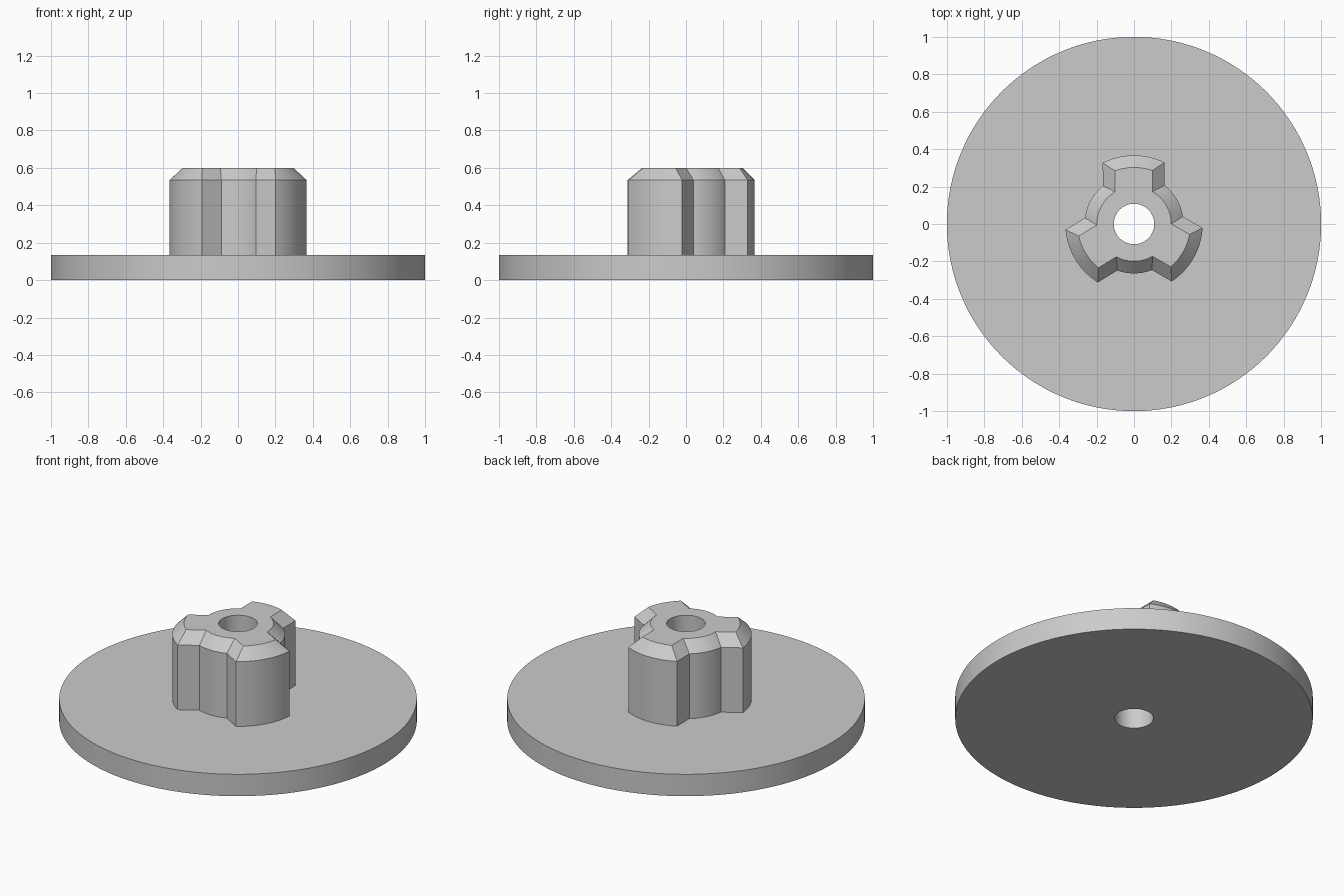
import bpy, bmesh
from math import sin, cos, asin, atan2, radians, pi, hypot

HOLE_R = 0.108
DISC_TOP, SHOULDER, HUB_TOP = 0.135, 0.535, 0.60
LOBES = [radians(a) for a in (90.4, 211.6, 330)]

if "Cube" in bpy.data.objects:
    bpy.data.objects.remove(bpy.data.objects["Cube"], do_unlink=True)

grey = bpy.data.materials.new("light grey")
grey.use_nodes = True
colour = (0.6, 0.6, 0.6, 1)
grey.diffuse_color = colour
grey.node_tree.nodes["Principled BSDF"].inputs["Base Color"].default_value = colour


def loft(name, rings, closed):
    """Join matching rings of points with quads."""
    bm = bmesh.new()
    loops = [[bm.verts.new(p) for p in ring] for ring in rings]
    pairs = list(zip(loops, loops[1:]))
    if closed:
        pairs.append((loops[-1], loops[0]))
    for a, b in pairs:
        n = len(a)
        for i in range(n):
            j = (i + 1) % n
            bm.faces.new((a[i], a[j], b[j], b[i]))
    mesh = bpy.data.meshes.new(name)
    bm.to_mesh(mesh)
    bm.free()
    mesh.materials.append(grey)
    obj = bpy.data.objects.new(name, mesh)
    bpy.context.collection.objects.link(obj)
    bpy.ops.object.select_all(action="DESELECT")
    obj.select_set(True)
    bpy.context.view_layer.objects.active = obj
    bpy.ops.object.shade_smooth_by_angle(angle=radians(20))
    return obj


def circle(r, z, n=128):
    return [(r * cos(2 * pi * i / n), r * sin(2 * pi * i / n), z) for i in range(n)]


def hub_outline(inset, z, steps=16):
    """Three parallel-sided lobes around a round core, moved inwards by inset."""
    outer, core, half = 0.367 - inset, 0.264 - inset, 0.165 - inset
    tip, root = asin(half / outer), asin(half / core)
    points = []
    for k, mid in enumerate(LOBES):
        following = LOBES[(k + 1) % 3] + (2 * pi if k == 2 else 0)
        arcs = ((outer, mid - tip, mid + tip), (core, mid + root, following - root))
        for r, start, end in arcs:
            for i in range(steps + 1):
                a = start + (end - start) * i / steps
                points.append((r * cos(a), r * sin(a), z))
    return points


# Base disc with a through hole
loft("base_disc", [circle(HOLE_R, 0), circle(1, 0),
                   circle(1, DISC_TOP), circle(HOLE_R, DISC_TOP)], True)

# Lobed hub with a chamfered rim and the same bore
top = hub_outline(0.065, HUB_TOP)
bore = [(x * HOLE_R / hypot(x, y), y * HOLE_R / hypot(x, y), HUB_TOP) for x, y, z in top]
loft("lobed_hub", [hub_outline(0, DISC_TOP), hub_outline(0, SHOULDER), top, bore,
                   [(x, y, DISC_TOP) for x, y, z in bore]], False)
